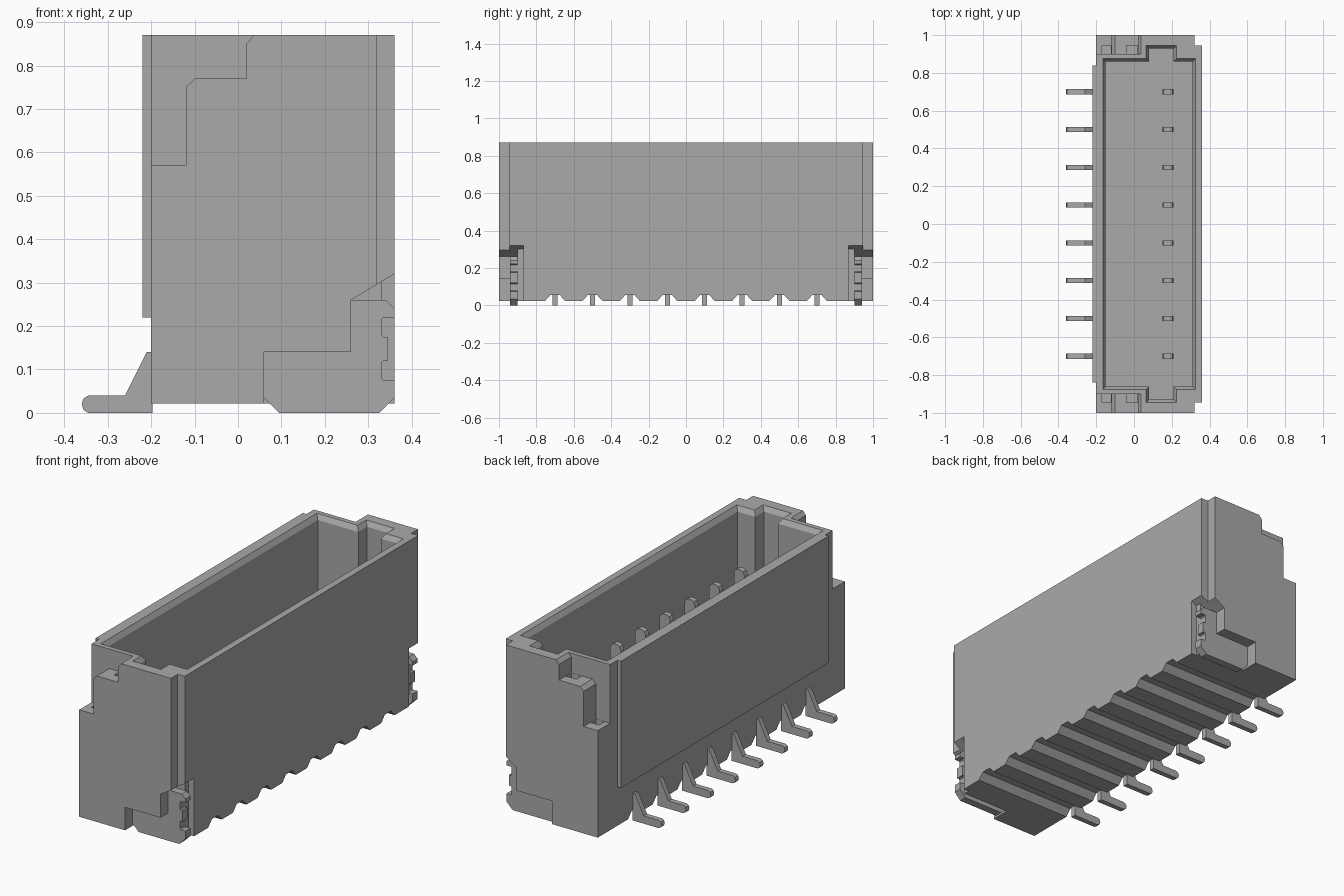
import bpy
import bmesh

if "Cube" in bpy.data.objects:
    bpy.data.objects.remove(bpy.data.objects["Cube"], do_unlink=True)

grey = bpy.data.materials.new("mid grey")
grey.use_nodes = True
grey.diffuse_color = (0.4, 0.4, 0.405, 1)
grey.node_tree.nodes["Principled BSDF"].inputs["Base Color"].default_value = grey.diffuse_color


def loft(name, rings):
    """Closed solid through matching rings of 3D points."""
    bm = bmesh.new()
    loops = [[bm.verts.new(p) for p in ring] for ring in rings]
    n = len(loops[0])
    for a, b in zip(loops, loops[1:]):
        for i in range(n):
            j = (i + 1) % n
            bm.faces.new((a[i], a[j], b[j], b[i]))
    bm.faces.new(loops[0])
    bm.faces.new(loops[-1])
    bmesh.ops.recalc_face_normals(bm, faces=bm.faces)
    mesh = bpy.data.meshes.new(name)
    bm.to_mesh(mesh)
    bm.free()
    mesh.materials.append(grey)
    obj = bpy.data.objects.new(name, mesh)
    bpy.context.collection.objects.link(obj)
    return obj


def prism(name, pts, axis, lo, hi):
    """Extrude a 2D outline along x, y or z."""
    place = {"x": lambda p, t: (t, p[0], p[1]),
             "y": lambda p, t: (p[0], t, p[1]),
             "z": lambda p, t: (p[0], p[1], t)}[axis]
    return loft(name, [[place(p, t) for p in pts] for t in (lo, hi)])


def box(name, x0, x1, y0, y1, z0, z1):
    return prism(name, [(x0, y0), (x1, y0), (x1, y1), (x0, y1)], "z", z0, z1)


def combine(target, tool, operation="DIFFERENCE"):
    mod = target.modifiers.new("shape", "BOOLEAN")
    mod.operation = operation
    mod.solver = "EXACT"
    mod.object = tool
    bpy.context.view_layer.objects.active = target
    bpy.ops.object.modifier_apply(modifier=mod.name)
    bpy.data.objects.remove(tool, do_unlink=True)


BASE, TOP = 0.022, 0.87
pin_rows = [-0.7 + 0.2 * i for i in range(8)]

# Housing block with stepped corners and raised rear panel
half = [(0.36, 0.945), (0.32, 0.945), (0.32, 1), (-0.2, 1)]
outline = half + [(x, -y) for x, y in reversed(half)]
housing = prism("housing", outline, "z", BASE, TOP)
combine(housing, box("panel", -0.22, -0.1, -0.84, 0.84, 0.22, TOP), "UNION")


# Cavity with end key slots and a chamfered rim
def cavity(o, z):
    side = [(0.31 + o, 0.86 + o), (0.21 + o, 0.86 + o), (0.21 + o, 0.93 + o),
            (0.08 - o, 0.93 + o), (0.08 - o, 0.86 + o), (-0.15 - o, 0.86 + o)]
    return [(x, y, z) for x, y in side] + [(x, -y, z) for x, y in reversed(side)]


combine(housing, loft("cavity", [cavity(0, 0.2), cavity(0, 0.845), cavity(0.02, 0.878)]))

# End notches, small pockets and tab recesses
notch = [(-0.3, 0.57), (-0.12, 0.57), (-0.12, 0.75), (-0.10, 0.77), (0.02, 0.77),
         (0.02, 0.85), (0.045, 0.88), (-0.3, 0.88)]
recess = [(0.06, -0.1), (0.06, 0.14), (0.26, 0.14), (0.26, 0.26), (0.4, 0.344), (0.4, -0.1)]
slot = [(0.33, -0.1), (0.33, 0.302), (0.4, 0.344), (0.4, -0.1)]
for s in (-1, 1):
    def span(a, b):
        return sorted((s * a, s * b))
    combine(housing, prism("notch", notch, "y", *span(0.9, 1.1)))
    combine(housing, box("low_pocket", -0.17, -0.121, *span(0.901, 0.945), 0.52, 0.6))
    combine(housing, box("high_pocket", -0.04, 0.019, *span(0.901, 0.945), 0.72, 0.8))
    combine(housing, prism("recess", recess, "y", *span(0.9, 1.1)))
    combine(housing, prism("slot", slot, "y", *span(0.87, 1.1)))

# Underside grooves below each contact
for y in pin_rows:
    groove = [(y - 0.08, -0.006), (y - 0.025, 0.055), (y + 0.025, 0.055), (y + 0.08, -0.006)]
    combine(housing, prism("groove", groove, "x", -0.5, 0.5))

# Contacts: upright blade and bent foot
foot = [(-0.15, 0.0558), (-0.197, 0.0558), (-0.197, 0), (-0.345, 0), (-0.356, 0.007),
        (-0.36, 0.02), (-0.356, 0.033), (-0.345, 0.04), (-0.26, 0.04),
        (-0.21, 0.14), (-0.15, 0.14)]
blade = [(0.15, 0.15), (0.21, 0.15), (0.21, 0.625), (0.203, 0.643), (0.19, 0.65),
         (0.17, 0.65), (0.157, 0.643), (0.15, 0.625)]
for i, y in enumerate(pin_rows, 1):
    prism(f"contact_foot_{i}", foot, "y", y - 0.0135, y + 0.0135)
    prism(f"contact_blade_{i}", blade, "y", y - 0.0135, y + 0.0135)

# Toothed mounting tabs at both ends
tab = [(0.06, 0.14), (0.06, 0.035), (0.095, 0), (0.325, 0), (0.36, 0.035), (0.36, 0.075),
       (0.335, 0.075), (0.33, 0.08), (0.33, 0.115), (0.335, 0.12), (0.345, 0.12),
       (0.345, 0.175), (0.335, 0.175), (0.33, 0.18), (0.33, 0.215), (0.335, 0.22),
       (0.36, 0.22), (0.36, 0.24), (0.34, 0.26), (0.26, 0.26), (0.26, 0.14)]
for s, label in ((-1, "front"), (1, "back")):
    prism(f"{label}_mounting_tab", tab, "y", *sorted((s * 0.9, s * 0.94)))
